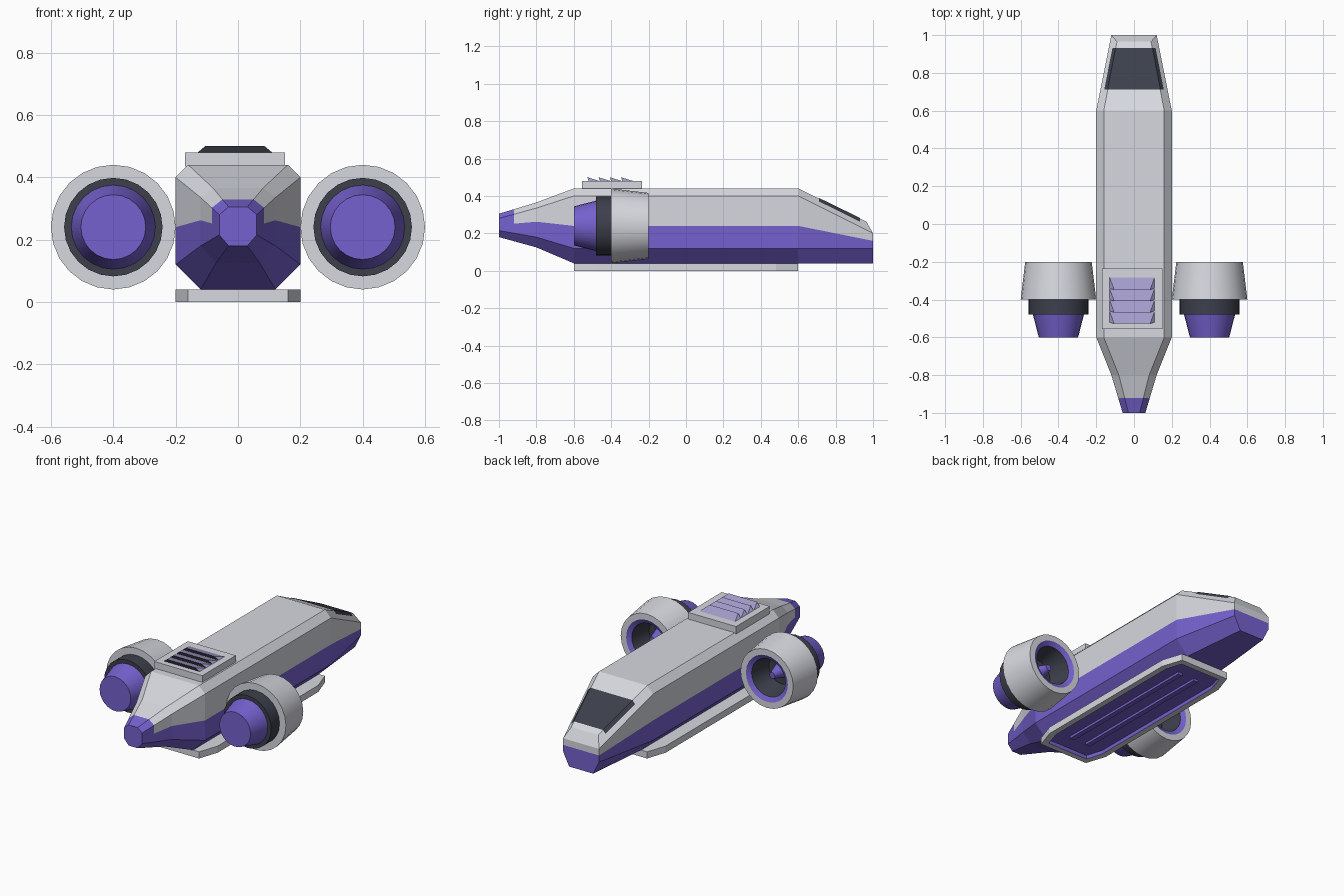
import bpy, bmesh, math
from mathutils import Vector

if "Cube" in bpy.data.objects:
    bpy.data.objects.remove(bpy.data.objects["Cube"])


def material(name, rgb):
    m = bpy.data.materials.new(name)
    m.diffuse_color = (*rgb, 1)
    m.use_nodes = True
    m.node_tree.nodes["Principled BSDF"].inputs["Base Color"].default_value = m.diffuse_color
    return m


GREY, PURPLE, DARK, LILAC = range(4)
MATS = [material("light_grey", (0.68, 0.69, 0.74)), material("purple", (0.18, 0.12, 0.62)),
        material("dark", (0.045, 0.05, 0.07)), material("lilac", (0.38, 0.34, 0.62))]


def finish(name, bm, smooth=False, fix=True):
    if fix:
        bmesh.ops.remove_doubles(bm, verts=bm.verts, dist=1e-5)
        bmesh.ops.recalc_face_normals(bm, faces=bm.faces)
    me = bpy.data.meshes.new(name)
    bm.to_mesh(me)
    bm.free()
    for m in MATS:
        me.materials.append(m)
    ob = bpy.data.objects.new(name, me)
    bpy.context.collection.objects.link(ob)
    if smooth:
        bpy.ops.object.select_all(action='DESELECT')
        ob.select_set(True)
        bpy.context.view_layer.objects.active = ob
        bpy.ops.object.shade_smooth_by_angle(angle=math.radians(25))
    return ob


def face(bm, verts, mat):
    f = bm.faces.new(verts)
    f.material_index = mat
    return f


def bridge(bm, a, b, mat):
    n = len(a)
    for i in range(n):
        m = mat[i] if isinstance(mat, list) else mat
        face(bm, (a[i], a[(i + 1) % n], b[(i + 1) % n], b[i]), m)


# Hull half sections: bottom, lower side, belt, upper side, top edge (x, y, z)
def section(y, pts, top_y=None):
    return [Vector((x, y, z)) for x, z in pts[:-1]] + \
           [Vector((pts[-1][0], y if top_y is None else top_y, pts[-1][1]))]


mid = [(.12, .04), (.2, .12), (.2, .24), (.2, .40), (.16, .44)]
tail = section(-.8, [(.07, .125), (.12, .18), (.12, .262), (.12, .335), (.08, .365)])
tip = section(-1, [(.03, .18), (.06, .215), (.06, .245), (.06, .28), (.03, .305)])
band = [a.lerp(b, .6) for a, b in zip(tail, tip)]
nose_start = section(.6, mid)
nose = section(1, [(.08, .04), (.12, .12), (.12, .16), (.12, .20), (.09, .262)], .965)
halves = [tip, band, tail, section(-.6, mid), nose_start, nose]

bm = bmesh.new()
rings = []
for h in halves:
    pts = h + [Vector((-p.x, p.y, p.z)) for p in reversed(h)]
    rings.append([bm.verts.new(p) for p in pts])
paint = [PURPLE, PURPLE, GREY, GREY, GREY, GREY, GREY, PURPLE, PURPLE, PURPLE]
for k in range(len(rings) - 1):
    bridge(bm, rings[k], rings[k + 1], PURPLE if k == 0 else paint)
face(bm, rings[0], PURPLE)
r = rings[-1]
face(bm, (r[0], r[1], r[2], r[7], r[8], r[9]), PURPLE)
face(bm, (r[2], r[3], r[6], r[7]), GREY)
face(bm, (r[3], r[4], r[5], r[6]), GREY)
finish("hull", bm)

# Windscreen wrapping slightly onto the hull's upper chamfers
bm = bmesh.new()
rows = []
for y in (.71, .93):
    top = nose_start[4].lerp(nose[4], (y - .6) / .365)
    side = nose_start[3].lerp(nose[3], (y - .6) / .4)
    low = top.lerp(side, .45)
    lift = Vector((.001, .001, .003))
    half = [low + lift, top + lift]
    rows.append([bm.verts.new(p) for p in
                 half + [Vector((-p.x, p.y, p.z)) for p in reversed(half)]])
for i in range(3):
    f = face(bm, (rows[0][i], rows[1][i], rows[1][i + 1], rows[0][i + 1]), DARK)
    f.normal_update()
    if f.normal.z < 0:
        f.normal_flip()
finish("windscreen", bm, fix=False)

# Belly plate: octagonal frame with a recessed panel
bm = bmesh.new()


def octagon(d, z):
    q = [(.2 - d, -.48 + d * .4), (.2 - d, .48 - d * .4), (.16 - d * .75, .6 - d), (-.16 + d * .75, .6 - d)]
    return [bm.verts.new((x * s, y * s, z)) for s in (1, -1) for x, y in q]


loops = [octagon(0, .04), octagon(0, 0), octagon(.035, 0), octagon(.035, .022)]
bridge(bm, loops[0], loops[1], GREY)
bridge(bm, loops[1], loops[2], GREY)
bridge(bm, loops[2], loops[3], PURPLE)
face(bm, loops[0], GREY)
face(bm, loops[3], PURPLE)
finish("belly_plate", bm)


def box(name, lo, hi, mat):
    bm = bmesh.new()
    bmesh.ops.create_cube(bm, size=1)
    for v in bm.verts:
        v.co = [(a + b) / 2 + c * (b - a) for a, b, c in zip(lo, hi, v.co)]
    for f in bm.faces:
        f.material_index = mat
    finish(name, bm)


for s, side in ((-1, "left"), (1, "right")):
    box("belly_rail_" + side, (s * .055 - .015, -.46, .008), (s * .055 + .015, .46, .026), PURPLE)

# Roof vent: base and four louvres
box("vent_base", (-.17, -.555, .435), (.15, -.235, .48), GREY)
for i in range(4):
    y = -.52 + .06 * i
    bm = bmesh.new()
    a, b, c, d, e, f = [bm.verts.new(p) for p in (
        (-.13, y, .479), (.11, y, .479), (.11, y + .06, .479), (-.13, y + .06, .479),
        (-.105, y - .008, .5), (.085, y - .008, .5))]
    face(bm, (a, b, f, e), DARK)
    face(bm, (e, f, c, d), LILAC)
    face(bm, (b, c, f), LILAC)
    face(bm, (a, e, d), LILAC)
    face(bm, (a, d, c, b), GREY)
    finish("vent_louvre_%d" % (i + 1), bm)

# Engines: one turned profile (radius, y, colour of the segment that follows)
profile = [(0, -.25, PURPLE), (.018, -.25, PURPLE), (.045, -.34, DARK), (.085, -.34, DARK),
           (.113, -.215, PURPLE), (.14, -.2, GREY), (.176, -.2, GREY), (.2, -.4, GREY),
           (.158, -.4, DARK), (.158, -.48, DARK), (.135, -.48, PURPLE),
           (.104, -.6, PURPLE), (0, -.6, PURPLE)]
SEG = 24
for s, side in ((-1, "left"), (1, "right")):
    bm = bmesh.new()
    rings = []
    for rad, y, _ in profile:
        rings.append([bm.verts.new((s * .4 + rad * math.cos(t), y, .24 + rad * math.sin(t)))
                      for t in (2 * math.pi * k / SEG for k in range(SEG))])
    for k in range(len(rings) - 1):
        bridge(bm, rings[k], rings[k + 1], profile[k][2])
    finish("engine_" + side, bm, smooth=True)
